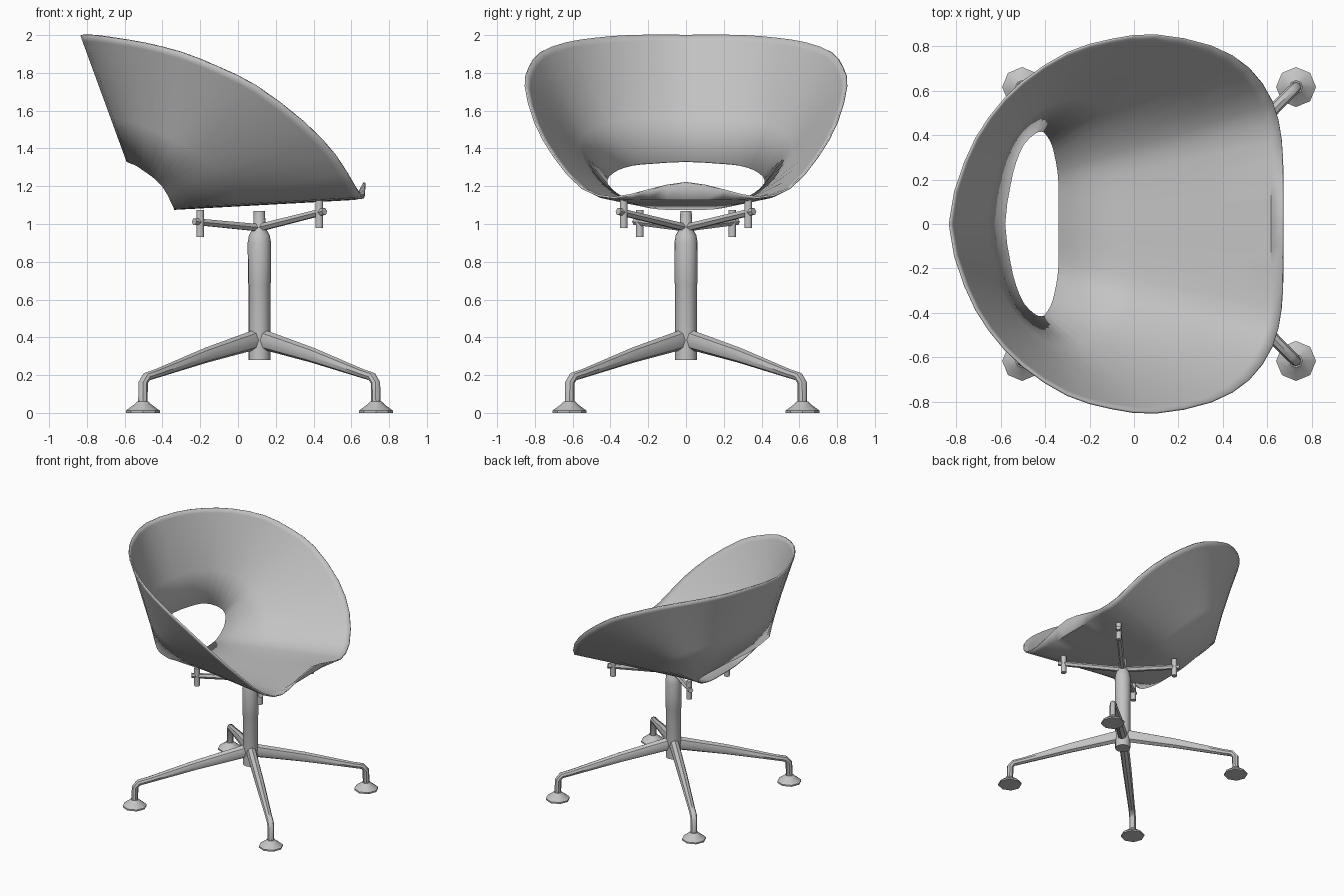
import bpy
import bmesh
from math import cos, sin, pi, sqrt
from mathutils import Vector

if "Cube" in bpy.data.objects:
    bpy.data.objects.remove(bpy.data.objects["Cube"], do_unlink=True)

grey = bpy.data.materials.new("satin_grey")
grey.use_nodes = True
colour = (0.55, 0.55, 0.55, 1)
grey.diffuse_color = colour
grey.node_tree.nodes["Principled BSDF"].inputs["Base Color"].default_value = colour

HUB_X = 0.113


def finish(name, bm, angle=0.7):
    """Turn a bmesh into a smooth-shaded grey object."""
    bmesh.ops.recalc_face_normals(bm, faces=bm.faces)
    mesh = bpy.data.meshes.new(name)
    bm.to_mesh(mesh)
    bm.free()
    mesh.materials.append(grey)
    obj = bpy.data.objects.new(name, mesh)
    bpy.context.collection.objects.link(obj)
    bpy.ops.object.select_all(action="DESELECT")
    obj.select_set(True)
    bpy.context.view_layer.objects.active = obj
    bpy.ops.object.shade_smooth_by_angle(angle=angle)
    return obj


def bridge(bm, rings, caps=True):
    """Join successive closed loops of points with quads."""
    loops = [[bm.verts.new(p) for p in ring] for ring in rings]
    n = len(loops[0])
    for a, b in zip(loops, loops[1:]):
        for i in range(n):
            j = (i + 1) % n
            bm.faces.new((a[i], a[j], b[j], b[i]))
    if caps:
        bm.faces.new(loops[0])
        bm.faces.new(loops[-1])


def turned(name, x, y, profile, sides):
    """Upright lathe from (radius, height) pairs."""
    bm = bmesh.new()
    bridge(bm, [[(x + r * cos(2 * pi * i / sides), y + r * sin(2 * pi * i / sides), z)
                 for i in range(sides)] for r, z in profile])
    return finish(name, bm)


def swept(name, path, sizes, sides=8):
    """Tube through a path with (half width, half height) at each point."""
    path = [Vector(p) for p in path]
    flat = path[-1] - path[0]
    side = Vector((-flat.y, flat.x, 0)).normalized()
    rings = []
    for k, (p, (w, h)) in enumerate(zip(path, sizes)):
        tangent = path[min(k + 1, len(path) - 1)] - path[max(k - 1, 0)]
        up = tangent.cross(side).normalized()
        rings.append([p + side * w * cos(2 * pi * i / sides) + up * h * sin(2 * pi * i / sides)
                      for i in range(sides)])
    bm = bmesh.new()
    bridge(bm, rings)
    return finish(name, bm)


def rounded(loop):
    """Add a spline midpoint between neighbouring points of a closed loop."""
    out = []
    n = len(loop)
    for i in range(n):
        a, b, c, d = (loop[(i + k) % n] for k in (-1, 0, 1, 2))
        out += [b, (b + c) * 0.5625 - (a + d) * 0.0625]
    return out


# Seat shell: half outlines from front centre to back centre
rim = [(.67, 0, 1.22), (.67, .2, 1.18), (.665, .38, 1.14), (.625, .55, 1.19),
       (.52, .7, 1.36), (.35, .8, 1.54), (.1, .85, 1.73), (-.1, .83, 1.83),
       (-.3, .77, 1.91), (-.5, .64, 1.96), (-.65, .48, 1.985), (-.76, .28, 2), (-.83, 0, 2)]
hole = [(-.34, 0, 1.08), (-.34, .1, 1.08), (-.34, .17, 1.085), (-.345, .24, 1.1),
        (-.36, .32, 1.13), (-.375, .37, 1.16), (-.4, .41, 1.2), (-.42, .42, 1.22),
        (-.45, .41, 1.25), (-.5, .36, 1.285), (-.535, .28, 1.31), (-.56, .18, 1.32),
        (-.585, 0, 1.33)]


def closed(half):
    pts = [Vector(p) for p in half]
    return rounded(pts + [Vector((p.x, -p.y, p.z)) for p in pts[-2:0:-1]])


outer, inner = closed(rim), closed(hole)
rings = []
for t in (0, 0.35, 0.7, 0.95, 1):
    ring = [a.lerp(b, t) for a, b in zip(inner, outer)]
    if t < 1:
        # the seat pan stays flat up to the raised front lip
        for p, a, b in zip(ring, inner, outer):
            if b.x > 0.64:
                p.z = min(p.z, a.z + 0.055 * t)
    rings.append(ring)
bm = bmesh.new()
bridge(bm, rings, caps=False)
shell = finish("seat_shell", bm)
thick = shell.modifiers.new("thickness", "SOLIDIFY")
thick.thickness = 0.01
thick.offset = 0

# Central column with a narrow neck
turned("column", HUB_X, 0, [(.058, .28), (.058, .68), (.061, .69), (.061, .8), (.062, .9),
                            (.055, .94), (.033, .98), (.03, 1.07)], 16)

# Four splayed legs, each with a bent ankle and a glide foot
REACH = 0.617
for sx, front in ((1, "front"), (-1, "back")):
    for sy, hand in ((1, "left"), (-1, "right")):
        name = front + "_" + hand
        k = 1 / sqrt(2)

        def along(r, z):
            return (HUB_X + sx * r * k, sy * r * k, z)

        far = REACH / k
        swept("leg_" + name,
              [along(.02, .39), along(.4, .305), along(far - .1, .208), along(far - .03, .192),
               along(far - .003, .16), along(far, .03)],
              [(.038, .053), (.034, .04), (.026, .024), (.026, .024), (.025, .025), (.025, .025)])
        turned("foot_" + name, HUB_X + sx * REACH, sy * REACH,
               [(.09, 0), (.09, .012), (.045, .045), (.03, .06)], 8)

        # Bracket arm and upright pin under the seat
        px, py, pz = (.43, .33, 1.06) if sx > 0 else (-.2, .245, 1.01)
        tip = Vector((px, sy * py, pz))
        hub = Vector((HUB_X, 0, .98))
        end = tip + (tip - hub).normalized() * .04
        swept("arm_" + name, [hub, tip, end], [(.022, .022), (.02, .02), (.02, .02)], 6)
        turned("pin_" + name, tip.x, tip.y, [(.021, pz - .08), (.021, pz + .065)], 10)
